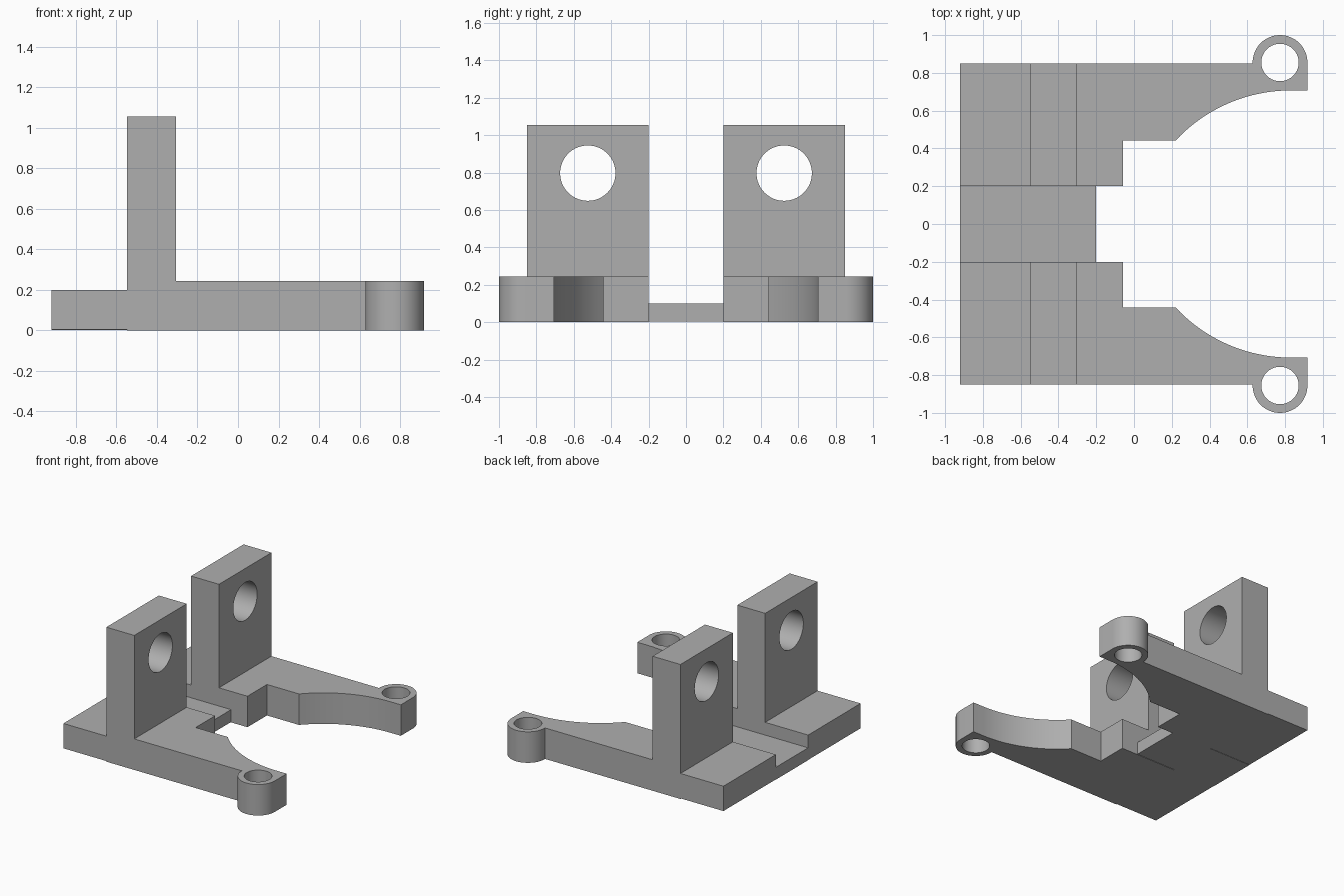
import bpy, bmesh
from math import cos, sin, pi, sqrt, radians

cube = bpy.data.objects.get("Cube")
if cube:
    bpy.data.objects.remove(cube, do_unlink=True)

grey = bpy.data.materials.new("plain grey")
grey.use_nodes = True
colour = (0.43, 0.43, 0.43, 1)
grey.diffuse_color = colour
grey.node_tree.nodes["Principled BSDF"].inputs["Base Color"].default_value = colour


def plate(name, outline, z0, z1):
    """Extrude an outline in the ground plane from z0 up to z1."""
    bm = bmesh.new()
    face = bm.faces.new([bm.verts.new((x, y, z0)) for x, y in outline])
    new = bmesh.ops.extrude_face_region(bm, geom=[face])["geom"]
    bmesh.ops.translate(bm, vec=(0, 0, z1 - z0),
                        verts=[v for v in new if isinstance(v, bmesh.types.BMVert)])
    bmesh.ops.recalc_face_normals(bm, faces=bm.faces)
    mesh = bpy.data.meshes.new(name)
    bm.to_mesh(mesh)
    bm.free()
    mesh.materials.append(grey)
    obj = bpy.data.objects.new(name, mesh)
    bpy.context.collection.objects.link(obj)
    return obj


def rect(x0, x1, y0, y1):
    return [(x0, y0), (x1, y0), (x1, y1), (x0, y1)]


def finish(obj, hole=None, mirrored=True):
    """Drill a hole (centre, radius, rotation), mirror to the other side, shade."""
    bpy.ops.object.select_all(action="DESELECT")
    cutter = None
    if hole:
        centre, radius, rotation = hole
        bpy.ops.mesh.primitive_cylinder_add(vertices=64, radius=radius, depth=0.8,
                                            location=centre, rotation=rotation)
        cutter = bpy.context.object
        cutter.hide_render = True
        cutter.data.materials.append(grey)
        cut = obj.modifiers.new("hole", "BOOLEAN")
        cut.operation, cut.solver, cut.object = "DIFFERENCE", "EXACT", cutter
    if mirrored:
        mirror = obj.modifiers.new("mirror", "MIRROR")
        mirror.use_axis = (False, True, False)
        mirror.use_mirror_merge = False
    bpy.ops.object.select_all(action="DESELECT")
    bpy.context.view_layer.objects.active = obj
    obj.select_set(True)
    for modifier in list(obj.modifiers):
        bpy.ops.object.modifier_apply(modifier=modifier.name)
    bpy.ops.object.shade_smooth_by_angle(angle=radians(30))
    if cutter:
        bpy.data.objects.remove(cutter, do_unlink=True)


back, wall_back, wall_front = -0.92, -0.547, -0.305
inner, outer = 0.2, 0.85
arm_top = 0.243

# Thin bridge joining both sides
finish(plate("centre_bridge", rect(back, -0.2, -inner, inner), 0.003, 0.1), mirrored=False)

# Rear base plates
finish(plate("rear_base", rect(back, wall_back, inner, outer), 0.005, 0.2))

# Arms: stepped inner edge, concave sweep, rounded eyelet
eye_x, eye_y, eye_r = 0.773, 0.855, 0.145
sweep_x, sweep_y, sweep_r = 0.83, 0.707, 0.834
arm = [(wall_back, inner), (-0.058, inner), (-0.058, 0.442)]
for i in range(25):
    x = 0.22 + (sweep_x - 0.22) * i / 24
    arm.append((x, sweep_y - sweep_r + sqrt(sweep_r ** 2 - (x - sweep_x) ** 2)))
arm.append((eye_x + eye_r, sweep_y))
arm += [(eye_x + eye_r * cos(pi * i / 32), eye_y + eye_r * sin(pi * i / 32)) for i in range(33)]
arm += [(eye_x - eye_r, outer), (wall_back, outer)]
finish(plate("arm", arm, 0, arm_top), ((eye_x, eye_y, 0.1), 0.099, (0, 0, 0)))

# Upright walls with a bore
finish(plate("upright_wall", rect(wall_back, wall_front, inner, outer), arm_top, 1.055),
       ((-0.43, 0.525, 0.797), 0.148, (0, pi / 2, 0)))
